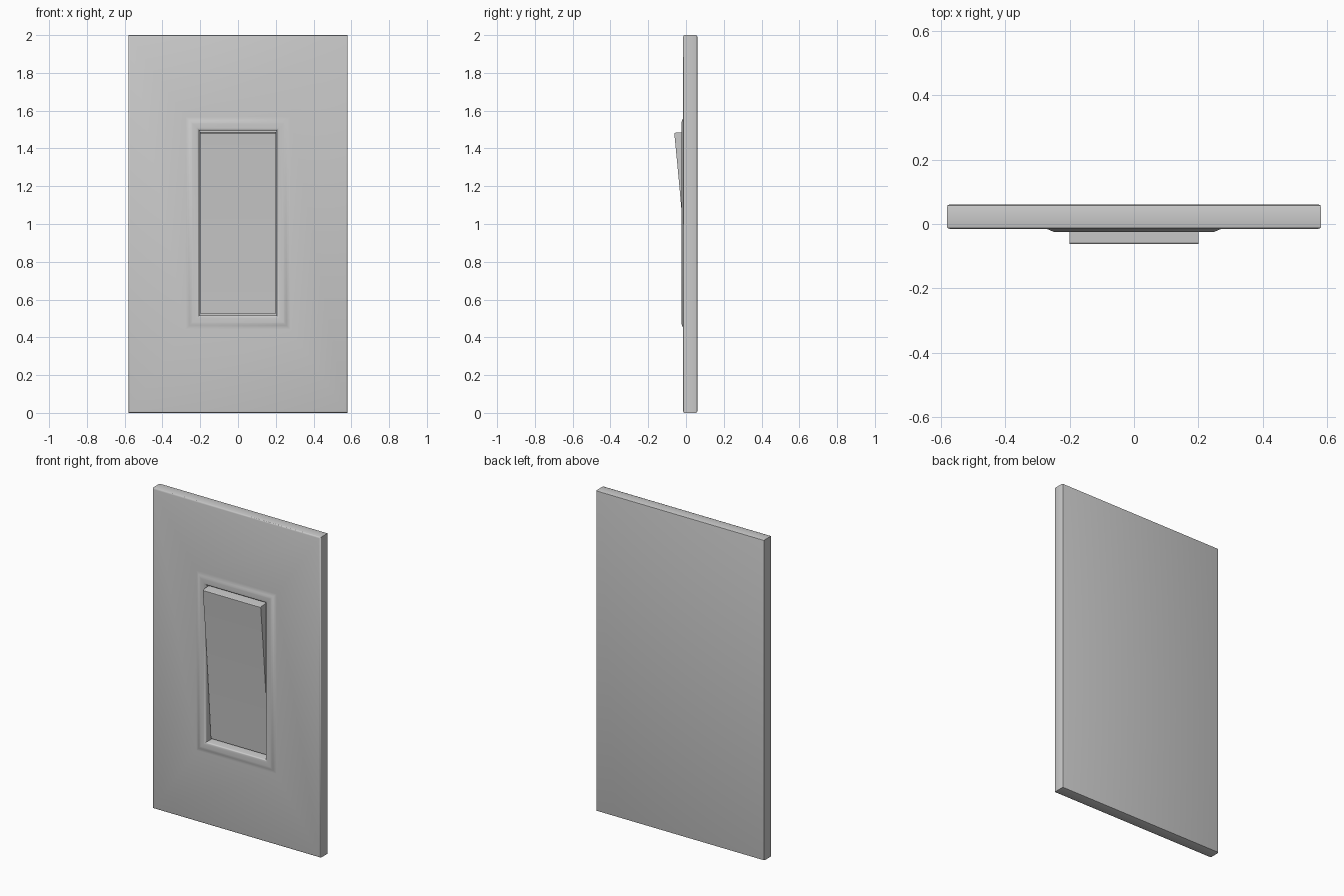
import bpy, bmesh
from math import radians

cube = bpy.data.objects.get("Cube")
if cube:
    bpy.data.objects.remove(cube, do_unlink=True)

grey = bpy.data.materials.new("light grey plastic")
grey.use_nodes = True
colour = (0.6, 0.6, 0.6, 1)
grey.diffuse_color = colour
grey.node_tree.nodes["Principled BSDF"].inputs["Base Color"].default_value = colour


def finish(name, bm, angle):
    bmesh.ops.recalc_face_normals(bm, faces=bm.faces)
    mesh = bpy.data.meshes.new(name)
    bm.to_mesh(mesh)
    bm.free()
    mesh.materials.append(grey)
    ob = bpy.data.objects.new(name, mesh)
    bpy.context.collection.objects.link(ob)
    bpy.ops.object.select_all(action='DESELECT')
    ob.select_set(True)
    bpy.context.view_layer.objects.active = ob
    bpy.ops.object.shade_smooth_by_angle(angle=radians(angle))
    return ob


def ring(bm, half_x, half_z, y, mid_z):
    corners = ((-1, -1), (1, -1), (1, 1), (-1, 1))
    return [bm.verts.new((sx * half_x, y, mid_z + sz * half_z)) for sx, sz in corners]


# Wall plate with raised trim and rocker pocket, as nested rectangular rings
bm = bmesh.new()
rings = []
for inset, y in ((0.008, 0.06), (0.002, 0.058), (0, 0.052),
                 (0, -0.008), (0.002, -0.013), (0.008, -0.015)):
    rings.append(ring(bm, 0.58 - inset, 1 - inset, y, 1))
for offset, y in ((0.072, -0.015), (0.062, -0.0165), (0.052, -0.021), (0.043, -0.0245),
                  (0.035, -0.025), (0.015, -0.025), (0.006, -0.0235), (0.001, -0.019),
                  (0, -0.015), (0, 0.045)):
    rings.append(ring(bm, 0.205 + offset, 0.49 + offset, y, 1.005))
for a, b in zip(rings, rings[1:]):
    for i in range(4):
        j = (i + 1) % 4
        bm.faces.new((a[i], a[j], b[j], b[i]))
bm.faces.new(rings[0])
bm.faces.new(rings[-1])
finish("wall_plate", bm, 50)

# Rocker paddle: gently curved side profile extruded across the width
top_y, low_y, top_z, low_z = -0.062, 0.018, 1.48, 0.525
steps = 12
profile = [(0.045, low_z), (0.045, 1.487), (-0.02, 1.486), (top_y + 0.004, top_z + 0.003)]
for i in range(steps + 1):
    t = i / steps
    sag = 0.016 * t * (1 - t)
    profile.append((top_y + (low_y - top_y) * t + sag, top_z + (low_z - top_z) * t))
bm = bmesh.new()
side = bm.faces.new([bm.verts.new((-0.2, y, z)) for y, z in profile])
extruded = bmesh.ops.extrude_face_region(bm, geom=[side])
moved = [v for v in extruded["geom"] if isinstance(v, bmesh.types.BMVert)]
bmesh.ops.translate(bm, verts=moved, vec=(0.4, 0, 0))
finish("rocker_switch", bm, 30)
